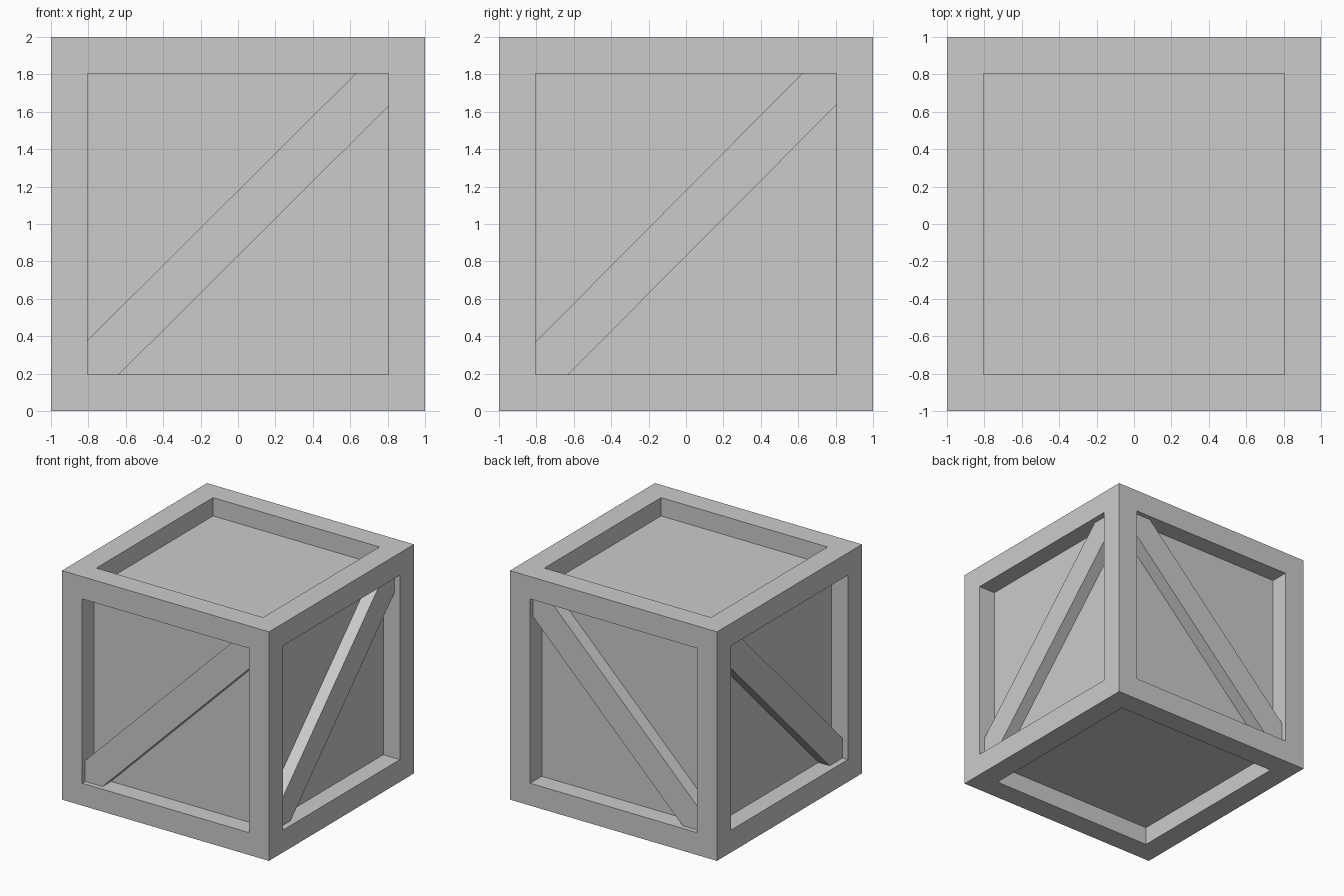
import bpy, bmesh
from math import radians
from mathutils import Matrix, Vector

if "Cube" in bpy.data.objects:
    bpy.data.objects.remove(bpy.data.objects["Cube"])

FRAME = 0.195    # width of the border on every face
RECESS = 0.16    # how far the panels sit back
BRACE_W = 0.248  # width of the diagonal boards


def add_object(name, bm):
    bmesh.ops.recalc_face_normals(bm, faces=bm.faces)
    mesh = bpy.data.meshes.new(name)
    bm.to_mesh(mesh)
    bm.free()
    obj = bpy.data.objects.new(name, mesh)
    bpy.context.collection.objects.link(obj)
    return obj


# Crate body: cube with a bordered, recessed panel on all six faces
bm = bmesh.new()
bmesh.ops.create_cube(bm, size=2, matrix=Matrix.Translation((0, 0, 1)))
panels = list(bm.faces)
bmesh.ops.inset_individual(bm, faces=panels, thickness=FRAME, use_even_offset=True)
for face in panels:
    shift = -face.normal.copy() * RECESS
    ext = bmesh.ops.extrude_discrete_faces(bm, faces=[face])
    bmesh.ops.translate(bm, vec=shift, verts=ext["faces"][0].verts)
add_object("crate_body", bm)


# Diagonal boards: ends are buried in the frame
def brace(name, turn, outer, angle, flip):
    inner = 1 - RECESS - 0.02
    depth = outer - inner
    bm = bmesh.new()
    bmesh.ops.create_cube(bm, size=1)
    m = (Matrix.Translation((0, 0, 1.004))
         @ Matrix.Rotation(radians(turn), 4, 'Z')
         @ Matrix.Translation((0, -(inner + outer) / 2, 0))
         @ Matrix.Rotation(radians(-angle * flip), 4, 'Y')
         @ Matrix.Diagonal(Vector((2.4, depth, BRACE_W, 1))))
    bmesh.ops.transform(bm, matrix=m, verts=bm.verts)
    add_object(name, bm)


# Opposite sides lean the same way in world space
brace("front_brace", 0, 0.958, 44.85, 1)
brace("right_brace", 90, 0.948, 45.2, 1)
brace("back_brace", 180, 0.958, 44.85, -1)
brace("left_brace", 270, 0.948, 45.2, -1)
